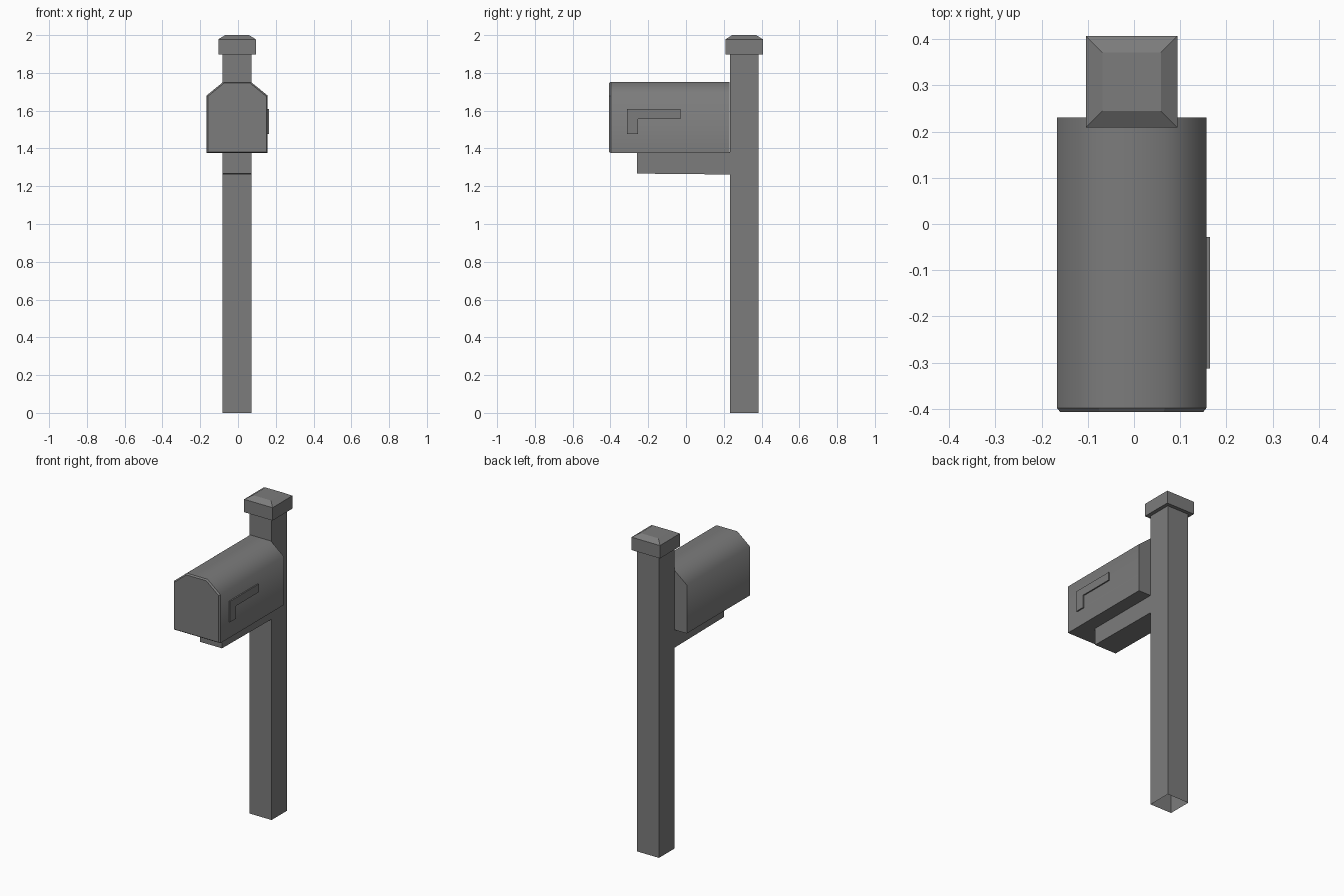
import bpy, bmesh

default = bpy.data.objects.get("Cube")
if default:
    bpy.data.objects.remove(default, do_unlink=True)

grey = bpy.data.materials.new("dark grey")
grey.use_nodes = True
colour = (0.2, 0.2, 0.2, 1)
grey.diffuse_color = colour
grey.node_tree.nodes["Principled BSDF"].inputs["Base Color"].default_value = colour


def loft(name, rings, caps=(True, True)):
    """Join equal rings of points into a solid, closing the chosen ends."""
    bm = bmesh.new()
    loops = [[bm.verts.new(p) for p in ring] for ring in rings]
    n = len(loops[0])
    for a, b in zip(loops, loops[1:]):
        for i in range(n):
            j = (i + 1) % n
            bm.faces.new((a[i], a[j], b[j], b[i]))
    if caps[0]:
        bm.faces.new(loops[0][::-1])
    if caps[1]:
        bm.faces.new(loops[-1])
    bmesh.ops.recalc_face_normals(bm, faces=bm.faces)
    mesh = bpy.data.meshes.new(name)
    bm.to_mesh(mesh)
    bm.free()
    mesh.materials.append(grey)
    obj = bpy.data.objects.new(name, mesh)
    bpy.context.collection.objects.link(obj)
    return obj


CX, CY = -0.005, 0.308      # post axis


def square(half, z):
    return [(CX + sx * half, CY + sy * half, z)
            for sx, sy in ((-1, -1), (1, -1), (1, 1), (-1, 1))]


# Post, open at the foot, with its chamfered cap
loft("post", [square(0.076, 0), square(0.076, 1.9)], caps=(False, True))
loft("post_cap", [square(0.099, 1.897), square(0.099, 1.978), square(0.063, 2)])

# Support arm under the box
loft("support_arm", [[(CX + sx * 0.076, y, z) for sx, z in
                      ((-1, low), (1, low), (1, 1.38), (-1, 1.38))]
                     for y, low in ((-0.26, 1.267), (0.235, 1.262))])

# Box cross-section: half profile mirrored about the post axis
half = [(0.162, 1.375), (0.162, 1.68), (0.072, 1.753)]
profile = half + [(-x, z) for x, z in reversed(half)]


def section(y, inset=0.0):
    mid = 1.564
    kx, kz = 1 - inset / 0.162, 1 - inset / 0.189
    return [(CX + x * kx, y, mid + (z - mid) * kz) for x, z in profile]


# Box body, shaded smooth over the arched top
box = loft("mailbox_body", [section(-0.398), section(0.231)], caps=(False, True))
bpy.context.view_layer.objects.active = box
box.select_set(True)
bpy.ops.object.shade_smooth_by_angle(angle=1.05)
box.select_set(False)

# Door with a narrow bevelled rim
loft("mailbox_door", [section(-0.398), section(-0.407, 0.007)], caps=(False, True))

# L-shaped signal flag on the left side
flag = [(-0.313, 1.477), (-0.255, 1.477), (-0.255, 1.557),
        (-0.028, 1.557), (-0.028, 1.608), (-0.313, 1.608)]
loft("signal_flag", [[(x, y, z) for y, z in flag] for x in (0.155, 0.165)])
